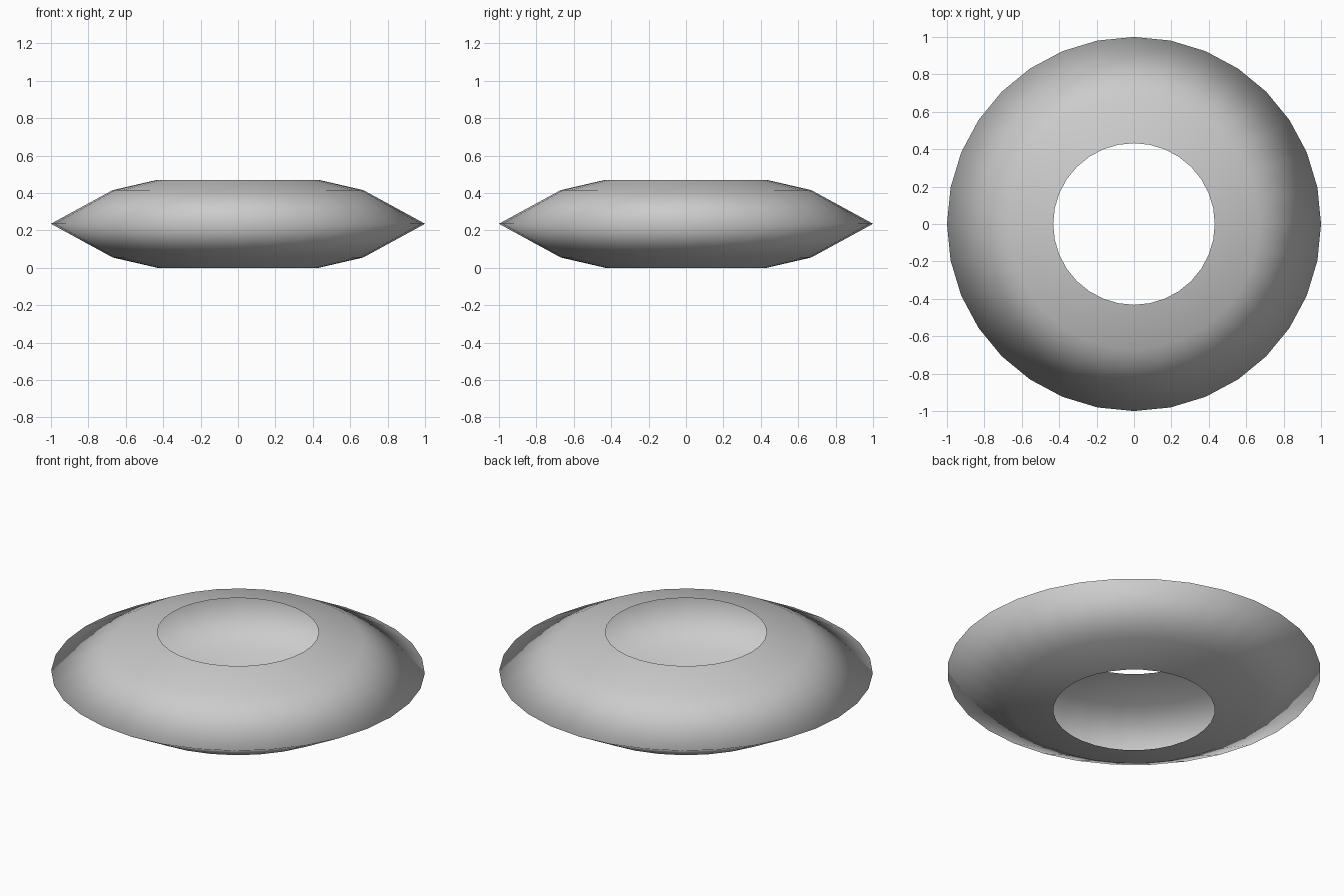
import bpy, bmesh
from math import tau
from mathutils import Vector

if "Cube" in bpy.data.objects:
    bpy.data.objects.remove(bpy.data.objects["Cube"])

SEGMENTS = 32
# Half profile (radius, height): open hollow shell, bottom rim to top rim
PROFILE = [(0.432, 0.0), (0.67, 0.055), (1.0, 0.235), (0.67, 0.415), (0.432, 0.47)]

# Ring shell: spin the profile around z
bm = bmesh.new()
verts = [bm.verts.new((r, 0, z)) for r, z in PROFILE]
edges = [bm.edges.new(pair) for pair in zip(verts, verts[1:])]
bmesh.ops.spin(bm, geom=verts + edges, cent=(0, 0, 0), axis=(0, 0, 1),
               angle=tau, steps=SEGMENTS, use_merge=False)
bmesh.ops.remove_doubles(bm, verts=bm.verts[:], dist=1e-4)

# Make every face point away from the ring's core circle
bm.normal_update()
for face in bm.faces:
    c = face.calc_center_median()
    core = Vector((c.x, c.y, 0)).normalized() * 0.43 + Vector((0, 0, 0.235))
    if face.normal.dot(c - core) < 0:
        face.normal_flip()
    face.smooth = True

mesh = bpy.data.meshes.new("ring_shell")
bm.to_mesh(mesh)
bm.free()
ring = bpy.data.objects.new("ring_shell", mesh)
bpy.context.collection.objects.link(ring)
